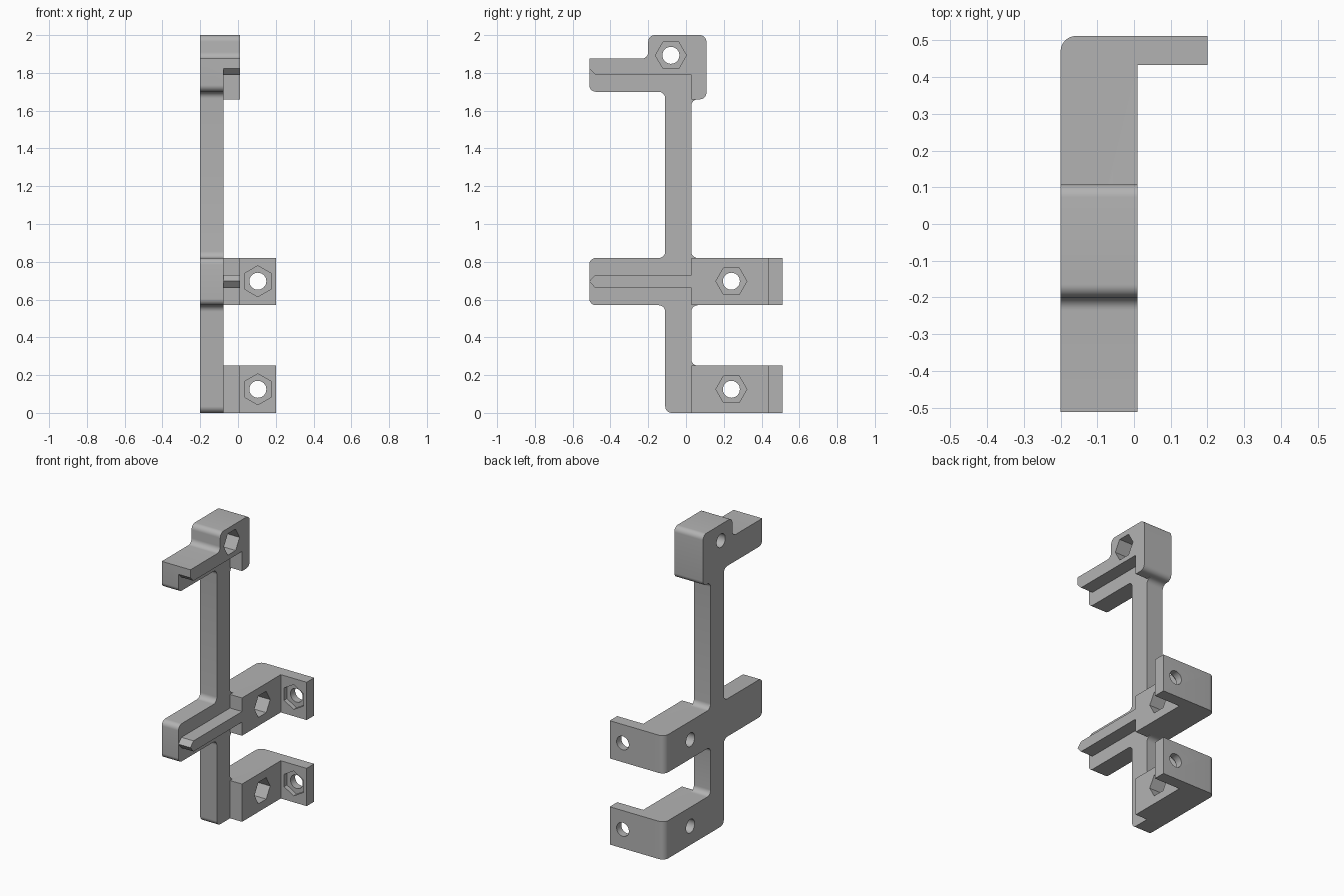
import bpy
import bmesh
from math import radians, tan, cos, sin, pi
from mathutils import Vector, Matrix

old = bpy.data.objects.get("Cube")
if old:
    bpy.data.objects.remove(old, do_unlink=True)

grey = bpy.data.materials.new("matte grey")
grey.use_nodes = True
grey.diffuse_color = (0.45, 0.45, 0.45, 1)
grey.node_tree.nodes["Principled BSDF"].inputs["Base Color"].default_value = grey.diffuse_color

R = 0.035                          # common fillet radius
BACK, STEP, FACE = -0.2, -0.078, 0.01   # x levels of the layers


def rounded(points, steps=8):
    """Outline with an arc at every corner given as (u, v, radius)."""
    out = []
    for i, p in enumerate(points):
        c = Vector(p[:2])
        if len(p) < 3:
            out.append(c)
            continue
        a = (Vector(points[i - 1][:2]) - c).normalized()
        b = (Vector(points[(i + 1) % len(points)][:2]) - c).normalized()
        half = a.angle(b) / 2
        start, mid = c + a * (p[2] / tan(half)), c + (a + b).normalized() * (p[2] / sin(half))
        sweep = (start - mid).angle_signed(c + b * (p[2] / tan(half)) - mid)
        for k in range(steps + 1):
            out.append(mid + Matrix.Rotation(-sweep * k / steps, 2) @ (start - mid))
    return out


def prism(name, outline, axis, low, high):
    """Extrude a flat outline along x, y or z."""
    place = {"x": lambda u, v, d: (d, u, v),
             "y": lambda u, v, d: (u, d, v),
             "z": lambda u, v, d: (u, v, d)}[axis]
    bm = bmesh.new()
    face = bm.faces.new([bm.verts.new(place(u, v, low)) for u, v in outline])
    grown = bmesh.ops.extrude_face_region(bm, geom=[face])["geom"]
    bmesh.ops.translate(bm, vec=place(0, 0, high - low),
                        verts=[g for g in grown if isinstance(g, bmesh.types.BMVert)])
    bmesh.ops.recalc_face_normals(bm, faces=bm.faces[:])
    mesh = bpy.data.meshes.new(name)
    bm.to_mesh(mesh)
    bm.free()
    mesh.materials.append(grey)
    ob = bpy.data.objects.new(name, mesh)
    bpy.context.collection.objects.link(ob)
    return ob


def ngon(u, v, r, n, turn=0):
    return [(u + r * cos(2 * pi * k / n + turn), v + r * sin(2 * pi * k / n + turn))
            for k in range(n)]


def combine(body, tool, operation):
    mod = body.modifiers.new("combine", "BOOLEAN")
    mod.operation, mod.object, mod.solver = operation, tool, "EXACT"
    with bpy.context.temp_override(object=body, active_object=body):
        bpy.ops.object.modifier_apply(modifier=mod.name)
    bpy.data.objects.remove(tool, do_unlink=True)


# Thin spine: column, front arms, head and stubs for the rear brackets
stub = 0.08
spine = [
    (-0.11, 0, R), (stub, 0), (stub, 0.25), (0.028, 0.25, R),
    (0.028, 0.57, R), (stub, 0.57), (stub, 0.82), (0.028, 0.82, R),
    (0.028, 1.66, R), (0.108, 1.66, R), (0.108, 2, R), (-0.2, 2, R),
    (-0.2, 1.875, R), (-0.512, 1.875), (-0.512, 1.7, R), (-0.11, 1.7, R),
    (-0.11, 0.82, R), (-0.512, 0.82, R), (-0.512, 0.57, R), (-0.11, 0.57, R)]
body = prism("clip_bracket", rounded(spine), "x", BACK, STEP)

# Thick part of the head, with a hook at the rear and a bevelled arm tip
head = [(0.028, 1.66), (0.108, 1.66, R), (0.108, 2, R), (-0.2, 2, R),
        (-0.2, 1.875, R), (-0.512, 1.875), (-0.512, 1.822), (-0.48, 1.79), (0.028, 1.79)]
combine(body, prism("head", rounded(head), "x", STEP, FACE), "UNION")

# Rear L-shaped brackets
angle = [(STEP, 0.028), (FACE, 0.028), (FACE, 0.433), (0.2, 0.433),
         (0.2, 0.512), (BACK, 0.512, 0.042), (BACK, stub), (STEP, stub)]
for bottom, top in ((0, 0.25), (0.57, 0.82)):
    combine(body, prism("rear_bracket", rounded(angle), "z", bottom, top), "UNION")

# Pointed rail on the middle arm
rail = [(0.028, 0.66), (0.028, 0.73), (-0.48, 0.73), (-0.512, 0.697), (-0.48, 0.66)]
combine(body, prism("rail", rail, "x", STEP, FACE), "UNION")

# Bolt holes with hexagonal nut pockets, sideways and through the flanges
for y, z in ((0.24, 0.125), (0.24, 0.697), (-0.08, 1.893)):
    combine(body, prism("nut_pocket", ngon(y, z, 0.082, 6), "x", -0.1, 0.1), "DIFFERENCE")
    combine(body, prism("bolt_hole", ngon(y, z, 0.045, 32), "x", -0.3, 0.1), "DIFFERENCE")
for z in (0.125, 0.697):
    combine(body, prism("nut_pocket", ngon(0.105, z, 0.082, 6, pi / 2), "y", 0.4, 0.463), "DIFFERENCE")
    combine(body, prism("bolt_hole", ngon(0.105, z, 0.045, 32), "y", 0.4, 0.6), "DIFFERENCE")

# Smooth fillets, crisp edges
for ob in bpy.context.selected_objects:
    ob.select_set(False)
body.select_set(True)
bpy.context.view_layer.objects.active = body
bpy.ops.object.shade_smooth_by_angle(angle=radians(30))
